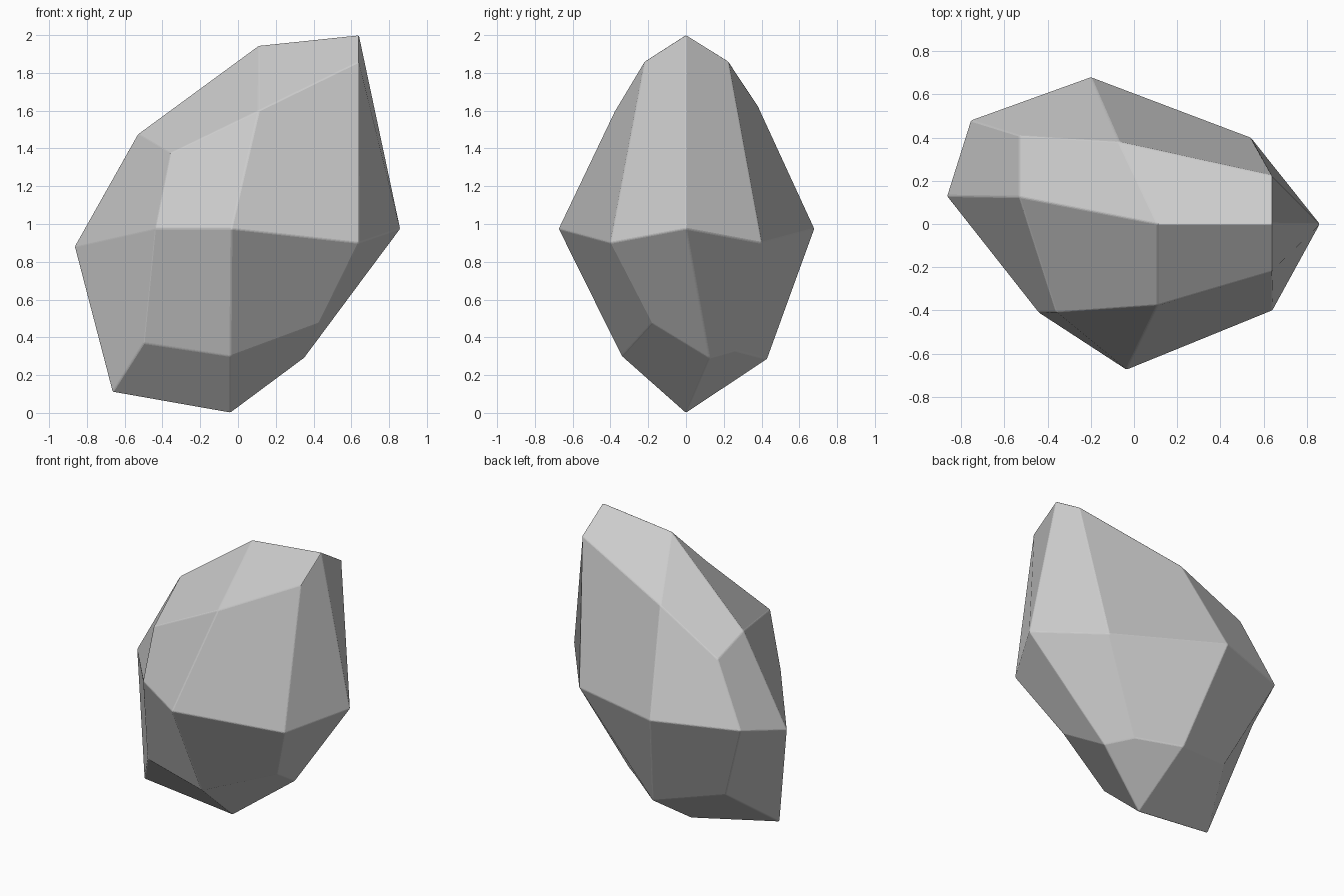
import bpy, bmesh

if "Cube" in bpy.data.objects:
    bpy.data.objects.remove(bpy.data.objects["Cube"])

# Low-poly rock: a once-subdivided cube pulled into shape.
# Each layer has rows front -> back, and each row runs left -> right.
top = [
    [(-.36, -.41, 1.375), (.11, -.375, 1.60), (.64, -.22, 1.86)],
    [(-.53, .125, 1.475), (.11, 0, 1.945), (.64, 0, 2.0)],
    [(-.53, .41, 1.385), (-.07, .38, 1.625), (.64, .225, 1.86)],
]
middle = [
    [(-.44, -.41, .975), (-.035, -.675, .975), (.64, -.40, .90)],
    [(-.865, .13, .88), None, (.86, 0, .975)],
    [(-.755, .48, .975), (-.20, .68, .975), (.54, .40, .90)],
]
bottom = [
    [(-.50, -.275, .37), (-.04, -.34, .30), (.43, -.18, .475)],
    [(-.665, -.075, .11), (-.04, 0, 0), (.35, .125, .29)],
    [(-.50, .28, .39), (-.045, .43, .285), (.21, .26, .33)],
]
layers = [bottom, middle, top]

# Cube with every face split into four quads, each point moved to its place
bm = bmesh.new()
bmesh.ops.create_cube(bm, size=2)
bmesh.ops.subdivide_edges(bm, edges=bm.edges[:], cuts=1, use_grid_fill=True)
for v in bm.verts:
    i, j, k = (round(c) + 1 for c in v.co)
    v.co = layers[k][j][i]

# Restart each bent quad so that it folds along its shorter diagonal
for face in bm.faces[:]:
    a, b, c, d = face.verts
    if (a.co - c.co).length > (b.co - d.co).length:
        bm.faces.remove(face)
        bm.faces.new((b, c, d, a))
bm.normal_update()

mesh = bpy.data.meshes.new("rock")
bm.to_mesh(mesh)
bm.free()
rock = bpy.data.objects.new("rock", mesh)
bpy.context.collection.objects.link(rock)

# Slightly worn edges
bevel = rock.modifiers.new("worn_edges", 'BEVEL')
bevel.width = .006
bevel.segments = 2
bevel.limit_method = 'NONE'
